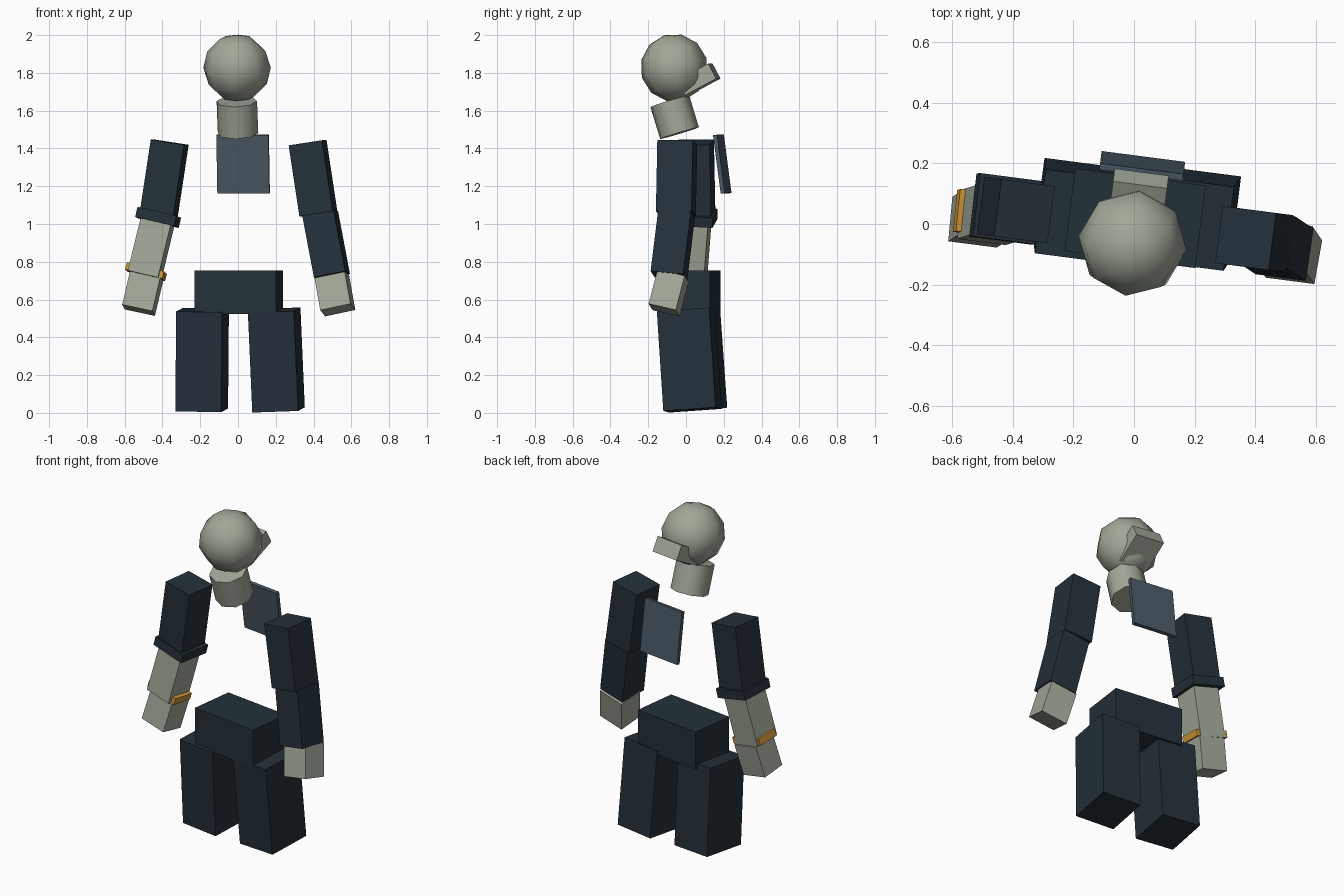
import bpy
import bmesh
from math import radians
from mathutils import Matrix, Euler

if "Cube" in bpy.data.objects:
    bpy.data.objects.remove(bpy.data.objects["Cube"])

YAW = Matrix.Rotation(radians(-7.4), 4, 'Z')   # whole figure turns slightly


def material(name, rgb):
    m = bpy.data.materials.new(name)
    m.diffuse_color = (*rgb, 1)
    m.use_nodes = True
    m.node_tree.nodes["Principled BSDF"].inputs["Base Color"].default_value = m.diffuse_color
    return m


navy = material("dark_navy", (0.0176, 0.0296, 0.0409))
skin = material("pale_skin", (0.352, 0.392, 0.314))
slate = material("slate_blue", (0.067, 0.098, 0.127))
gold = material("gold", (0.631, 0.305, 0.038))


def finish(name, bm, loc, rx, ry, mat, smooth=False):
    """Tilt, turn and place a part, then make it an object."""
    tilt = Euler((radians(rx), radians(ry), 0)).to_matrix().to_4x4()
    bm.transform(Matrix.Translation(loc) @ YAW @ tilt)
    me = bpy.data.meshes.new(name)
    bm.to_mesh(me)
    bm.free()
    me.materials.append(mat)
    ob = bpy.data.objects.new(name, me)
    bpy.context.collection.objects.link(ob)
    if smooth:
        bpy.context.view_layer.objects.active = ob
        ob.select_set(True)
        bpy.ops.object.shade_smooth_by_angle(angle=radians(60))
        ob.select_set(False)


def box(name, size, loc, mat, rx=0, ry=0):
    bm = bmesh.new()
    bmesh.ops.create_cube(bm, size=1)
    bmesh.ops.scale(bm, vec=size, verts=bm.verts)
    finish(name, bm, loc, rx, ry, mat)


# Head, neck and hair bun
bm = bmesh.new()
bmesh.ops.create_uvsphere(bm, u_segments=8, v_segments=6, radius=0.18)
finish("head", bm, (-0.005, -0.063, 1.827), 17, 0, skin, True)

bm = bmesh.new()
bmesh.ops.create_cone(bm, cap_ends=True, segments=8, radius1=0.108,
                      radius2=0.108, depth=0.177)
finish("neck", bm, (-0.003, -0.06, 1.566), 17, 0, skin, True)
box("hair_bun", (0.18, 0.19, 0.09), (0.012, 0.067, 1.765), skin, 28)

# Back plate and hips
box("back_plate", (0.278, 0.022, 0.312), (0.027, 0.192, 1.317), slate, 7.5)
box("hips", (0.435, 0.275, 0.23), (0.004, 0.019, 0.638), navy)

# Legs
leg = (0.245, 0.28, 0.53)
box("left_leg", leg, (0.203, 0.017, 0.28), navy, 4, -2)
box("right_leg", leg, (-0.19, 0.045, 0.28), navy, 4, 1)

# Sleeved arm
upper, fore, hand = (0.18, 0.19, 0.38), (0.17, 0.175, 0.34), (0.165, 0.15, 0.19)
box("left_upper_arm", upper, (0.397, -0.05, 1.242), navy, 0, -8.7)
box("left_forearm", fore, (0.466, -0.07, 0.892), navy, -5.5, -11.5)
box("left_hand", hand, (0.512, -0.092, 0.635), skin, -13, -12)

# Bare forearm with rolled cuff and bracelet
box("right_upper_arm", upper, (-0.39, 0.046, 1.245), navy, 0, 8.7)
box("sleeve_cuff", (0.213, 0.21, 0.055), (-0.423, 0.05, 1.035), navy, -3, 13)
box("right_forearm", (0.165, 0.165, 0.34), (-0.455, 0.035, 0.892), skin, -6, 13)
box("right_hand", hand, (-0.505, 0.02, 0.635), skin, -10, 12)
box("bracelet", (0.205, 0.14, 0.04), (-0.487, 0.032, 0.748), gold, -6, 14)
